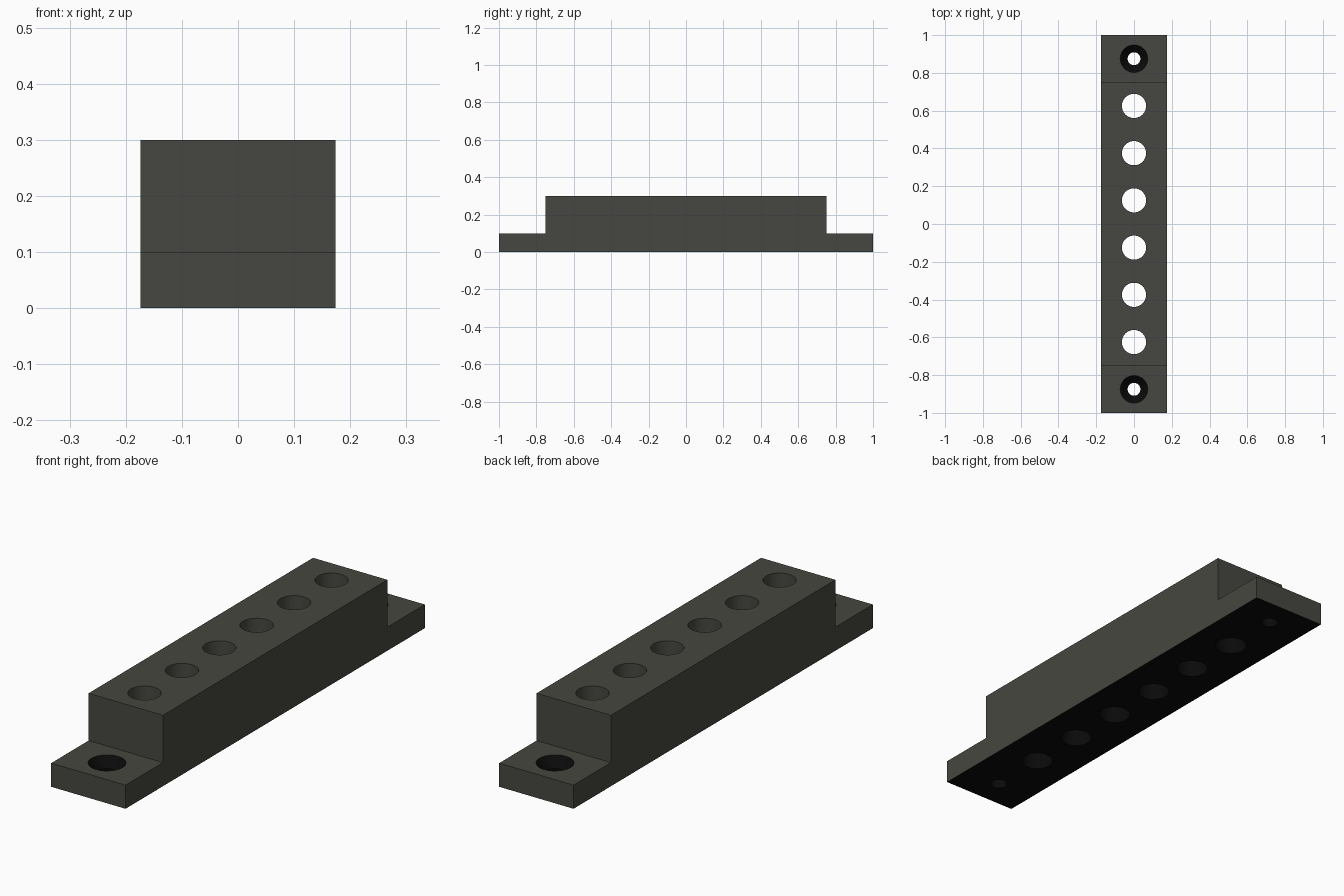
import bpy, bmesh, math

if "Cube" in bpy.data.objects:
    bpy.data.objects.remove(bpy.data.objects["Cube"])

HALF_W, FLANGE_Z, TOP_Z = 0.174, 0.10, 0.30
BORE_Y = [-0.625 + 0.25 * i for i in range(6)]
SCREW_Y = [-0.875, 0.875]
SEG = 48


def material(name, rgb):
    m = bpy.data.materials.new(name)
    m.diffuse_color = (*rgb, 1)
    m.use_nodes = True
    m.node_tree.nodes["Principled BSDF"].inputs["Base Color"].default_value = m.diffuse_color
    return m


def make_object(name, bm):
    bmesh.ops.recalc_face_normals(bm, faces=bm.faces)
    mesh = bpy.data.meshes.new(name)
    bm.to_mesh(mesh)
    bm.free()
    ob = bpy.data.objects.new(name, mesh)
    bpy.context.collection.objects.link(ob)
    return ob


def add_turned(bm, y, profile):
    """Closed turned solid around a vertical axis from (radius, z) pairs."""
    rings = [[bm.verts.new((r * math.cos(2 * math.pi * k / SEG),
                            y + r * math.sin(2 * math.pi * k / SEG), z))
              for k in range(SEG)] for r, z in profile]
    for a, b in zip(rings, rings[1:]):
        for k in range(SEG):
            n = (k + 1) % SEG
            bm.faces.new((a[k], a[n], b[n], b[k]))
    bm.faces.new(rings[0][::-1])
    bm.faces.new(rings[-1])


grey = material("dark warm grey", (0.062, 0.062, 0.052))
black = material("black", (0.003, 0.003, 0.003))

# Stepped body: side profile extruded across the width
side = [(-1, 0), (1, 0), (1, FLANGE_Z), (0.75, FLANGE_Z),
        (0.75, TOP_Z), (-0.75, TOP_Z), (-0.75, FLANGE_Z), (-1, FLANGE_Z)]
bm = bmesh.new()
face = bm.faces.new([bm.verts.new((-HALF_W, y, z)) for y, z in side])
ext = bmesh.ops.extrude_face_region(bm, geom=[face])
bmesh.ops.translate(bm, vec=(2 * HALF_W, 0, 0),
                    verts=[v for v in ext["geom"] if isinstance(v, bmesh.types.BMVert)])
body = make_object("block_body", bm)
body.data.materials.append(grey)
body.data.materials.append(black)

# Cutters: six straight bores and two countersunk screw holes
bm = bmesh.new()
for y in BORE_Y:
    add_turned(bm, y, [(0.064, -0.1), (0.064, 0.12), (0.064, 0.4)])
for y in SCREW_Y:
    add_turned(bm, y, [(0.034, -0.1), (0.034, 0.06), (0.073, FLANGE_Z), (0.073, 0.2)])
cutter = make_object("hole_cutter", bm)

mod = body.modifiers.new("holes", "BOOLEAN")
mod.operation = "DIFFERENCE"
mod.solver = "EXACT"
mod.object = cutter
bpy.context.view_layer.objects.active = body
body.select_set(True)
bpy.ops.object.modifier_apply(modifier=mod.name)
bpy.data.objects.remove(cutter)

# Black underside, screw holes and lower part of the bores
verts = body.data.vertices
for p in body.data.polygons:
    p.material_index = 0
    y0 = min(BORE_Y + SCREW_Y, key=lambda y: abs(y - p.center.y))
    in_hole = all(math.hypot(verts[i].co.x, verts[i].co.y - y0) < 0.08 for i in p.vertices)
    if p.normal.z < -0.9 or (in_hole and p.center.z < 0.12):
        p.material_index = 1

bpy.ops.object.shade_smooth_by_angle(angle=math.radians(30))
